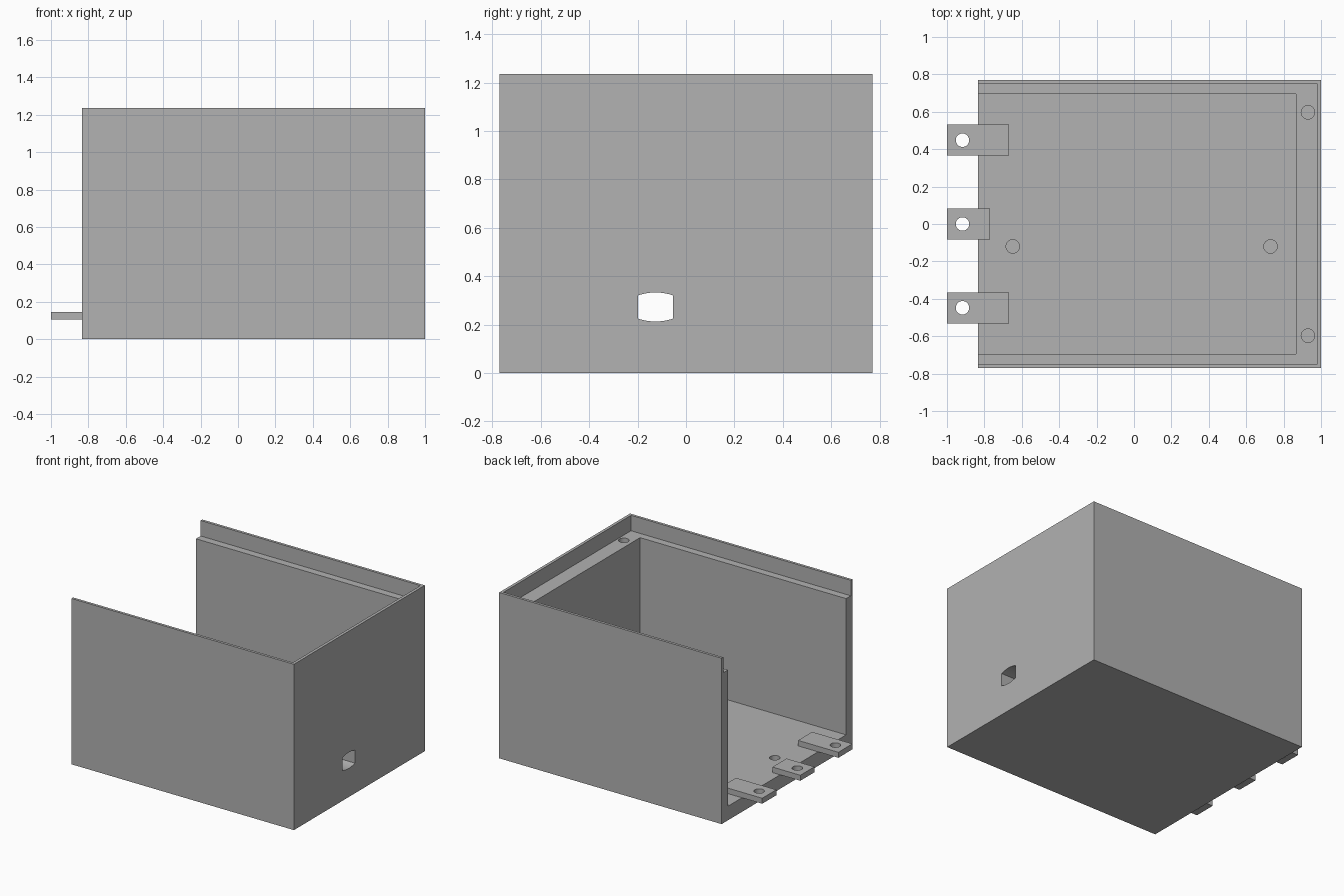
import bpy
import bmesh
from math import cos, sin, tau
from mathutils import Vector

cube = bpy.data.objects.get("Cube")
if cube:
    bpy.data.objects.remove(cube, do_unlink=True)

grey = bpy.data.materials.new("light grey")
grey.use_nodes = True
colour = (0.445, 0.445, 0.445, 1)
grey.diffuse_color = colour
grey.node_tree.nodes["Principled BSDF"].inputs["Base Color"].default_value = colour


def prism(name, outline, direction):
    """Extrude a closed planar outline along a direction."""
    bm = bmesh.new()
    face = bm.faces.new([bm.verts.new(p) for p in outline])
    new = bmesh.ops.extrude_face_region(bm, geom=[face])["geom"]
    verts = [v for v in new if isinstance(v, bmesh.types.BMVert)]
    bmesh.ops.translate(bm, verts=verts, vec=Vector(direction))
    bmesh.ops.recalc_face_normals(bm, faces=bm.faces)
    mesh = bpy.data.meshes.new(name)
    bm.to_mesh(mesh)
    bm.free()
    mesh.materials.append(grey)
    obj = bpy.data.objects.new(name, mesh)
    bpy.context.collection.objects.link(obj)
    return obj


def block(name, x0, x1, y0, y1, z0, z1):
    outline = [(x0, y0, z0), (x1, y0, z0), (x1, y1, z0), (x0, y1, z0)]
    return prism(name, outline, (0, 0, z1 - z0))


def drill(x, y, z0, z1, r=0.036, n=32):
    ring = [(x + r * cos(tau * i / n), y + r * sin(tau * i / n), z0) for i in range(n)]
    return prism("drill_cutter", ring, (0, 0, z1 - z0))


def cut(obj, cutters):
    """Subtract each cutter in turn, then remove it."""
    bpy.context.view_layer.objects.active = obj
    for c in cutters:
        mod = obj.modifiers.new("cut", 'BOOLEAN')
        mod.operation = 'DIFFERENCE'
        mod.solver = 'EXACT'
        mod.object = c
        bpy.ops.object.modifier_apply(modifier=mod.name)
        bpy.data.objects.remove(c, do_unlink=True)


def smooth_holes(obj):
    bpy.ops.object.select_all(action='DESELECT')
    obj.select_set(True)
    bpy.context.view_layer.objects.active = obj
    bpy.ops.object.shade_smooth_by_angle(angle=0.5)


LEFT_END, HEIGHT, FLOOR, LEDGE = -0.833, 1.235, 0.105, 1.12

# Enclosure body: floor, two long walls and one end wall, open at the -x end
body = block("enclosure_body", LEFT_END, 1, -0.77, 0.77, 0, HEIGHT)
cavity = block("cavity_cutter", -1.2, 0.865, -0.695, 0.695, FLOOR, 1.5)
rim = block("rim_cutter", -1.2, 0.978, -0.75, 0.75, LEDGE, 1.5)

# Cable port with bowed top and bottom edges
steps = [i / 6 for i in range(-6, 7)]
port_y, port_z, half = -0.126, 0.273, 0.073
upper = [(0.8, port_y + half * t, port_z + 0.06 - 0.012 * t * t) for t in steps]
lower = [(x, y, 2 * port_z - z) for x, y, z in reversed(upper)]
port = prism("port_cutter", upper + lower, (0.3, 0, 0))

# Blind screw holes in the floor and in the end ledge
holes = [drill(x, -0.12, 0.045, 0.2) for x in (-0.648, 0.73)]
holes += [drill(0.93, y, LEDGE - 0.2, LEDGE + 0.05) for y in (-0.597, 0.597)]
cut(body, [cavity, rim, port] + holes)
smooth_holes(body)

# Mounting tabs resting on the floor and reaching out of the open end
for label, y, inner in (("front", -0.448, -0.668),
                        ("middle", 0, -0.77),
                        ("back", 0.448, -0.668)):
    tab = block(label + "_mounting_tab", -1, inner, y - 0.083, y + 0.083, FLOOR, 0.146)
    cut(tab, [drill(-0.917, y, 0, 0.3)])
    smooth_holes(tab)
